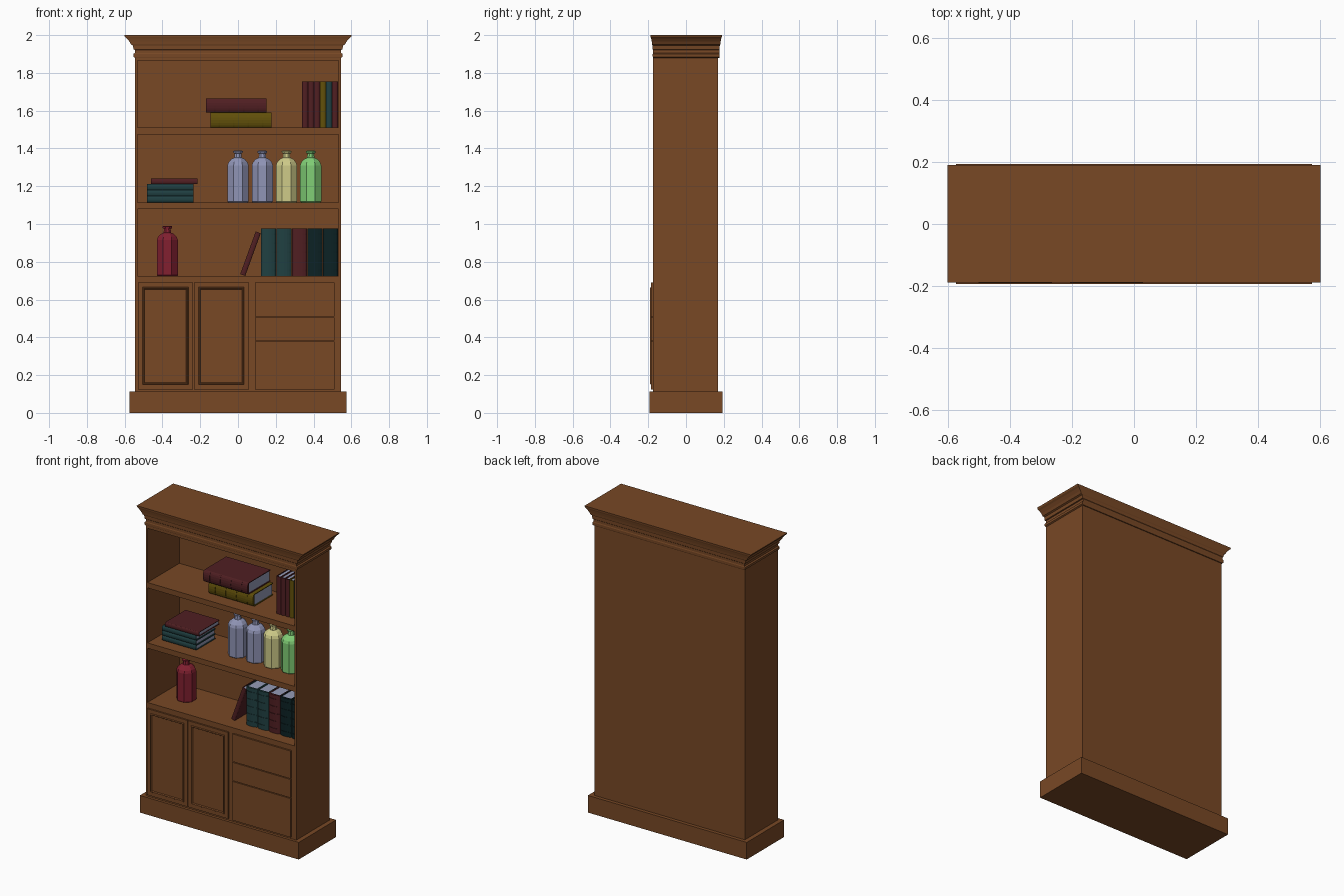
import bpy, bmesh, math
from mathutils import Matrix

if "Cube" in bpy.data.objects:
    bpy.data.objects.remove(bpy.data.objects["Cube"])

def mat(name, r, g, b):
    m = bpy.data.materials.new(name)
    m.diffuse_color = (r, g, b, 1)
    m.use_nodes = True
    m.node_tree.nodes["Principled BSDF"].inputs["Base Color"].default_value = m.diffuse_color
    return m

WOOD = mat("brown_wood", .188, .065, .0185)
MAROON = mat("maroon_cover", .08, .0135, .016)
OLIVE = mat("olive_cover", .122, .08, .003)
TEAL = mat("teal_cover", .0144, .051, .054)
DARK = mat("dark_teal_cover", .0037, .016, .018)
PAGES = mat("page_grey", .30, .33, .47)
BLUE = mat("blue_grey_glass", .28, .30, .47)
YELLOW = mat("pale_yellow_glass", .62, .60, .25)
GREEN = mat("green_glass", .22, .62, .18)
RED = mat("red_glass", .223, .0144, .03)

def finish(name, bm, *mats):
    bmesh.ops.recalc_face_normals(bm, faces=bm.faces)
    me = bpy.data.meshes.new(name)
    bm.to_mesh(me)
    bm.free()
    for m in mats:
        me.materials.append(m)
    ob = bpy.data.objects.new(name, me)
    bpy.context.collection.objects.link(ob)
    return ob

def add_box(bm, x0, x1, y0, y1, z0, z1):
    M = Matrix.Translation(((x0+x1)/2, (y0+y1)/2, (z0+z1)/2)) @ Matrix.Diagonal((x1-x0, y1-y0, z1-z0, 1))
    vs = bmesh.ops.create_cube(bm, size=1, matrix=M)["verts"]
    return list({f for v in vs for f in v.link_faces})

def box(name, *dims):
    bm = bmesh.new()
    add_box(bm, *dims)
    return finish(name, bm, WOOD)

def skin(bm, loops):
    rings = [[bm.verts.new(p) for p in lp] for lp in loops]
    n = len(rings[0])
    for a, b in zip(rings, rings[1:]):
        for i in range(n):
            bm.faces.new((a[i], a[(i+1) % n], b[(i+1) % n], b[i]))
    bm.faces.new(rings[0][::-1])
    bm.faces.new(rings[-1])

# ---- carcass ----
F, B = -.175, .17
box("plinth", -.575, .575, -.193, .193, 0, .112)
box("lower_cabinet", -.545, .545, F, B, .11, .725)
for s, n in ((-1, "left"), (1, "right")):
    box(n + "_side_panel", min(s*.545, s*.533), max(s*.545, s*.533), F, B, .725, 1.885)
box("back_panel", -.533, .533, .155, B, .725, 1.885)
for n, z0, z1 in (("lower_shelf", 1.08, 1.115), ("upper_shelf", 1.475, 1.51), ("top_rail", 1.865, 1.9)):
    box(n, -.533, .533, F, .155, z0, z1)

# ---- crown moulding ----
prof = [(1.88, .545), (1.885, .553), (1.9, .554), (1.906, .546), (1.922, .546), (1.924, .553),
        (1.945, .556), (1.95, .566), (1.965, .574), (1.982, .588), (1.99, .598), (2, .602)]
bm = bmesh.new()
loops = []
for z, h in prof:
    e = .174 + (h - .545) * .25
    loops.append([(-h, -e, z), (h, -e, z), (h, e + .002, z), (-h, e + .002, z)])
skin(bm, loops)
finish("crown_moulding", bm, WOOD)

# ---- doors with raised moulding ----
for n, x0, x1 in (("left_door", -.53, -.238), ("right_door", -.234, .057)):
    bm = bmesh.new()
    add_box(bm, x0, x1, -.185, F, .125, .69)
    front = min(bm.faces, key=lambda f: f.calc_center_median().y)
    for t, d in ((.035, 0), (.005, .006), (.005, 0), (.006, -.007)):
        bmesh.ops.inset_region(bm, faces=[front], thickness=t, depth=d)
    finish(n, bm, WOOD)

# ---- drawers ----
for n, z0, z1 in (("bottom_drawer", .125, .379), ("middle_drawer", .384, .504), ("top_drawer", .509, .69)):
    box(n, .09, .511, -.186, F, z0, z1)

# ---- books: local spine at -y, thickness on x, height on z ----
def arc(t, b, y, n=8):
    return [(-t/2*math.cos(math.pi*i/n), y - b*math.sin(math.pi*i/n)) for i in range(n+1)]

def prism(bm, pts, z0, z1):
    skin(bm, [[(x, y, z) for x, y in pts] for z in (z0, z1)])

def book(name, cover, t, h, d, matrix, ribs=0):
    bm = bmesh.new()
    b, c = min(.25*t, .015), min(.005, t*.13)
    i = t/2 - c
    prism(bm, arc(t, b, b) + [(t/2, d), (i, d), (i, b), (-i, b), (-i, d), (-t/2, d)], 0, h)
    for k in range(ribs):
        z = h * (k + .6) / (ribs + .2)
        prism(bm, arc(t, b + .003, b), z - .004, z + .004)
    for f in add_box(bm, -i, i, b, d - .006, .005, h - .005):
        f.material_index = 1
    bm.transform(matrix)
    return finish(name, bm, cover, PAGES)

def upright(name, cover, x, z, t, h, d, y, ribs=0, tilt=0):
    return book(name, cover, t, h, d, Matrix.Translation((x, y, z)) @ Matrix.Rotation(tilt, 4, 'Y'), ribs)

def lying(name, cover, x0, x1, z0, z1, y, d, ribs=0):
    M = Matrix.Translation((x0, y, (z0+z1)/2)) @ Matrix.Rotation(math.pi/2, 4, 'Y')
    return book(name, cover, z1 - z0, x1 - x0, d, M, ribs)

# top shelf
lying("olive_lying_book", OLIVE, -.145, .178, 1.51, 1.589, -.1, .21, 4)
lying("maroon_lying_book", MAROON, -.17, .152, 1.589, 1.665, -.12, .24, 4)
for k, c in enumerate((MAROON, MAROON, MAROON, OLIVE, TEAL, MAROON)):
    upright(f"top_shelf_book_{k+1}", c, .355 + k*.0318, 1.51, .0312, .245, .2, -.093)

# middle shelf
for k in range(3):
    lying(f"teal_stacked_book_{k+1}", TEAL, -.482, -.236, 1.115 + k*.032, 1.147 + k*.032, -.1, .205)
lying("maroon_stacked_book", MAROON, -.46, -.214, 1.211, 1.24, -.1, .215)

# bottom shelf
for k, c in enumerate((TEAL, TEAL, MAROON, DARK, DARK)):
    upright(f"bottom_shelf_book_{k+1}", c, .161 + k*.0822, .725, .0805, .25, .205, -.098, 5)
upright("leaning_book", MAROON, .025, .73, .028, .24, .2, -.09, 0, math.radians(20))

# ---- octagonal bottles ----
def bottle(name, m, x, z, s=1):
    pr = [(0, .052), (.004, .056), (.195, .056), (.212, .05), (.228, .036), (.236, .02),
          (.258, .017), (.26, .024), (.27, .026), (.273, .02)]
    bm = bmesh.new()
    k = 1 / math.cos(math.pi/8)
    skin(bm, [[(x + r*k*math.cos(math.pi*(i+.5)/4), r*k*math.sin(math.pi*(i+.5)/4), z + h*s)
               for i in range(8)] for h, r in pr])
    finish(name, bm, m)

for n, m, x in (("first_blue_bottle", BLUE, 0), ("second_blue_bottle", BLUE, .129),
                ("yellow_bottle", YELLOW, .257), ("green_bottle", GREEN, .385)):
    bottle(n, m, x, 1.115)
bottle("red_bottle", RED, -.374, .725, .97)
